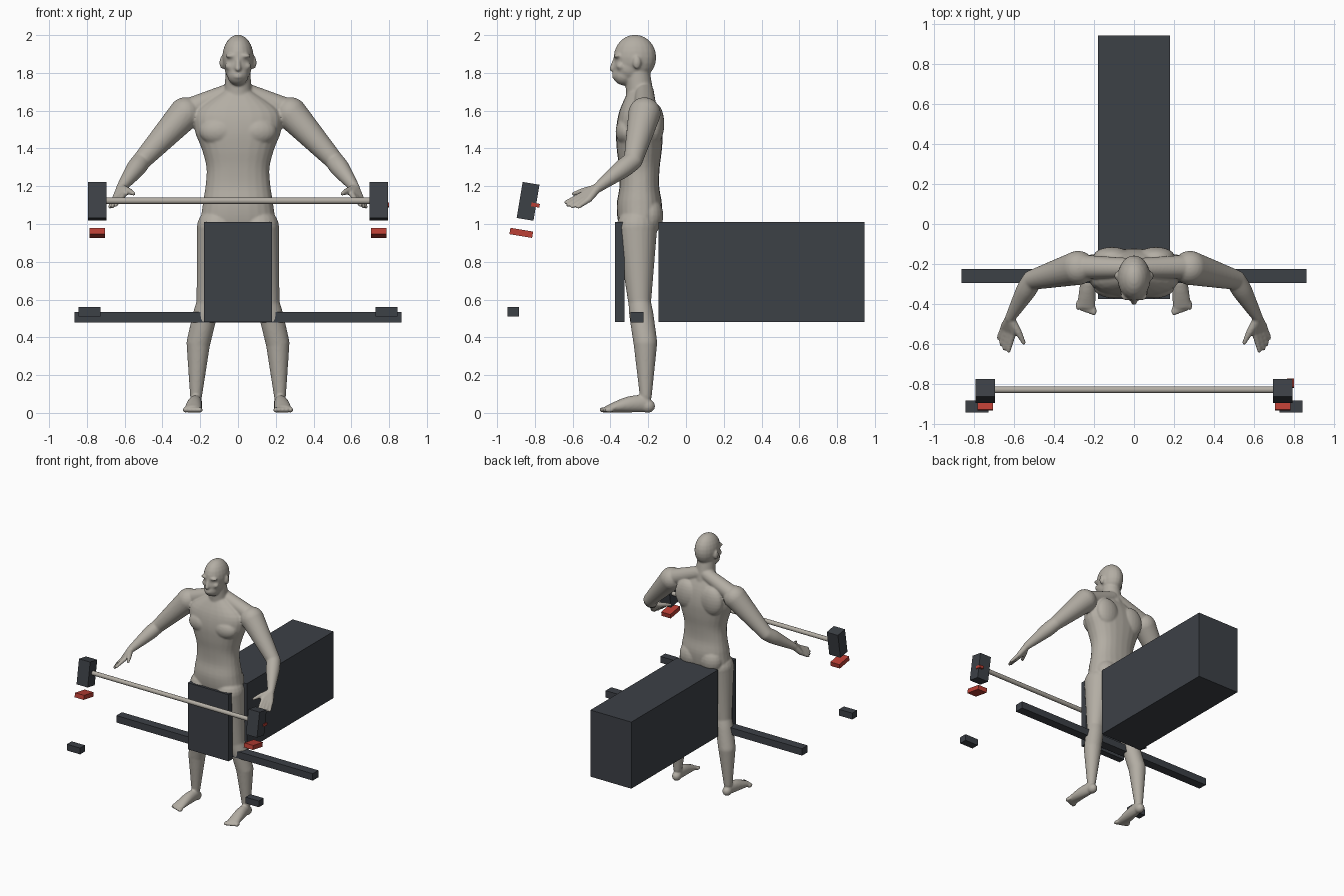
import bpy, bmesh, math
from mathutils import Vector, Matrix

default_cube = bpy.data.objects.get("Cube")
if default_cube:
    bpy.data.objects.remove(default_cube, do_unlink=True)


def material(name, color):
    mat = bpy.data.materials.new(name)
    mat.use_nodes = True
    mat.diffuse_color = (*color, 1)
    shader = next(node for node in mat.node_tree.nodes if node.type == "BSDF_PRINCIPLED")
    shader.inputs["Base Color"].default_value = (*color, 1)
    shader.inputs["Roughness"].default_value = .7
    return mat


skin = material("warm grey skin", (.45, .42, .37))
cloth = material("dark shorts cloth", (.035, .04, .046))
slate = material("dark slate", (.046, .052, .062))
red = material("signal red", (.5, .05, .035))


def make_object(name, bm, *materials):
    mesh = bpy.data.meshes.new(name)
    bm.to_mesh(mesh)
    bm.free()
    for mat in materials:
        mesh.materials.append(mat)
    obj = bpy.data.objects.new(name, mesh)
    bpy.context.collection.objects.link(obj)
    return obj


def box(name, center, size, mat, tilt=0):
    bm = bmesh.new()
    bmesh.ops.create_cube(bm, size=1, matrix=Matrix.Diagonal((*size, 1)))
    obj = make_object(name, bm, mat)
    obj.location = center
    obj.rotation_euler.x = tilt


def spline(before, start, end, after, t):
    """Point at t between start and end on a curve through all four."""
    into, out = (end - before) / 2, (after - start) / 2
    bend = 3 * (end - start) - 2 * into - out
    twist = 2 * (start - end) + into + out
    return start + t * (into + t * (bend + t * twist))


def loft(bm, rings, power=1, steps=4, sides=24):
    """Smooth tube through rings of x, y, z, half width and half depth."""
    points = [Vector(ring) for ring in rings]
    padded = [points[0], *points, points[-1]]
    path = [spline(*padded[i:i + 4], step / steps)
            for i in range(len(points) - 1) for step in range(steps)]
    path.append(points[-1])
    loops = []
    for i, ring in enumerate(path):
        ahead, behind = path[min(i + 1, len(path) - 1)], path[max(i - 1, 0)]
        along = (ahead - behind).to_3d().normalized()
        across = Vector((1, 0, 0))
        across = (across - along * across.dot(along)).normalized()
        depth = along.cross(across)
        loop = []
        for k in range(sides):
            angle = math.tau * k / sides
            c, s = (math.copysign(abs(f) ** power, f) for f in (math.cos(angle), math.sin(angle)))
            loop.append(bm.verts.new(ring.to_3d() + across * c * ring[3] + depth * s * ring[4]))
        loops.append(loop)
    for low, high in zip(loops, loops[1:]):
        for k in range(sides):
            bm.faces.new((low[k - 1], low[k], high[k], high[k - 1]))
    bm.faces.new(loops[0])
    bm.faces.new(loops[-1])


def blob(bm, center, radii):
    bmesh.ops.create_uvsphere(
        bm, u_segments=20, v_segments=12, radius=1,
        matrix=Matrix.Translation(center) @ Matrix.Diagonal((*radii, 1)))


def limb(bm, start, end, start_radius, end_radius, bulge=0):
    """Round-ended taper whose muscle swells nearest its start."""
    rings = []
    for i in range(5):
        t = i / 4
        radius = start_radius + (end_radius - start_radius) * t
        radius += bulge * math.sin(math.pi * math.sqrt(t))
        rings.append((*Vector(start).lerp(Vector(end), t), radius, radius))
    loft(bm, rings)
    blob(bm, start, [start_radius] * 3)
    blob(bm, end, [end_radius] * 3)


body = bmesh.new()

# Joints of the left half
shoulder, elbow, wrist = (.28, -.22, 1.585), (.51, -.28, 1.335), (.62, -.47, 1.19)
hip, knee, calf, ankle = (.11, -.26, .98), (.16, -.245, .58), (.21, -.215, .37), (.222, -.213, .09)

# Arm, with the trapezius sloping from the neck
limb(body, (.03, -.22, 1.7), (.25, -.215, 1.61), .05, .06)
limb(body, shoulder, elbow, .086, .05)
limb(body, elbow, wrist, .05, .026, .007)

# Fingers fanned from first to little, each with its part of the palm
for i in range(4):
    t = i / 3
    knuckle = Vector((.603, -.54, 1.16)).lerp(Vector((.652, -.515, 1.13)), t)
    tip = Vector((.628, -.635, 1.115)).lerp(Vector((.678, -.57, 1.09)), t)
    tip += (tip - knuckle) * math.sin(math.pi * t) / 6
    limb(body, wrist, knuckle, .024, .018)
    limb(body, knuckle, tip, .016, .011)
limb(body, wrist, (.58, -.54, 1.175), .022, .018)
limb(body, (.58, -.54, 1.175), (.552, -.595, 1.16), .018, .011)

# Leg
limb(body, hip, knee, .108, .06)
limb(body, knee, calf, .06, .063, .003)
limb(body, calf, ankle, .063, .032)

# Heel, foot and toes
blob(body, (.222, -.203, .036), (.034, .04, .036))
loft(body, [(.22, -.2, .05, .03, .045), (.23, -.3, .045, .04, .043), (.24, -.42, .02, .046, .018)])
for i in range(5):
    blob(body, (.2 + .02 * i, -.435 + .007 * i, .016), (.013, .026, .015))

# Chest, shoulder blade and buttock
blob(body, (.1, -.313, 1.49), (.105, .06, .075))
blob(body, (.11, -.165, 1.53), (.095, .05, .11))
blob(body, (.085, -.195, 1.045), (.095, .075, .1))

# Ear, brow and cheek
blob(body, (.084, -.26, 1.855), (.014, .022, .035))
blob(body, (.035, -.362, 1.89), (.033, .022, .012))
blob(body, (.04, -.345, 1.835), (.03, .025, .022))

# Mirror the left half to the right
twin = bmesh.ops.duplicate(body, geom=body.verts[:] + body.edges[:] + body.faces[:])
twin_verts = [item for item in twin["geom"] if isinstance(item, bmesh.types.BMVert)]
bmesh.ops.scale(body, vec=(-1, 1, 1), verts=twin_verts)

# Torso rings from crotch to neck: height, half width, half depth
torso = [(.94, .1, .08), (1, .19, .11), (1.1, .187, .12), (1.2, .172, .105), (1.3, .167, .108),
         (1.4, .193, .12), (1.5, .23, .123), (1.6, .22, .105), (1.7, .08, .06)]
loft(body, [(0, -.247, *ring) for ring in torso], power=.87)

# Neck, cranium, face, jaw, nose and lips
limb(body, (0, -.24, 1.65), (0, -.262, 1.84), .076, .063)
blob(body, (0, -.27, 1.882), (.083, .113, .12))
blob(body, (0, -.3, 1.83), (.072, .085, .08))
blob(body, (0, -.325, 1.79), (.057, .063, .057))
limb(body, (0, -.375, 1.875), (0, -.39, 1.822), .01, .016)
for z in (1.778, 1.791):
    blob(body, (0, -.379, z), (.026, .013, .008))

# Fuse the parts into one smooth figure
bmesh.ops.recalc_face_normals(body, faces=body.faces)
figure = make_object("figure", body, skin, cloth)
remesh = figure.modifiers.new("fuse", "REMESH")
remesh.mode = "VOXEL"
remesh.voxel_size = .0065
soften = figure.modifiers.new("soften", "SMOOTH")
soften.factor, soften.iterations = .5, 6
depsgraph = bpy.context.evaluated_depsgraph_get()
fused = bpy.data.meshes.new_from_object(figure.evaluated_get(depsgraph))
figure.modifiers.clear()

# Shorts: cut clean hem and waistband lines, then colour between them
hem, waistband = .905, 1.178
bm = bmesh.new()
bm.from_mesh(fused)
for height in (hem, waistband):
    bmesh.ops.bisect_plane(bm, geom=bm.verts[:] + bm.edges[:] + bm.faces[:],
                           plane_co=(0, 0, height), plane_no=(0, 0, 1))
for face in bm.faces:
    middle = face.calc_center_median()
    face.material_index = int(hem < middle.z < waistband and abs(middle.x) < .3)
    face.smooth = True
bm.to_mesh(fused)
bm.free()
fused.materials.clear()
for mat in (skin, cloth):
    fused.materials.append(mat)
figure.data = fused

# Large blocks and crossbar around the legs
box("rear_block", (0, .4, .745), (.36, 1.09, .53), slate)
box("front_plate", (0, -.35, .745), (.36, .05, .53), slate)
box("crossbar", (0, -.26, .507), (1.73, .07, .055), slate)

# Tilted end blocks with red pads, and small lower blocks
lean = math.radians(-9.5)
for side, label in ((1, "left"), (-1, "right")):
    box(label + "_end_block", (.746 * side, -.836, 1.12), (.098, .09, .193), slate, lean)
    box(label + "_red_pad", (.745 * side, -.872, .953), (.08, .122, .034), red, lean)
    box(label + "_small_block", (.787 * side, -.915, .535), (.116, .06, .05), slate)
box("red_button", (.783, -.797, 1.1), (.035, .045, .02), red, lean)

# Round bar between the end blocks
bm = bmesh.new()
bmesh.ops.create_cone(bm, cap_ends=True, segments=20, radius1=.017, radius2=.017, depth=1.42)
for face in bm.faces:
    face.smooth = len(face.verts) == 4
bar = make_object("hand_bar", bm, skin)
bar.location = (0, -.83, 1.123)
bar.rotation_euler.y = math.pi / 2
